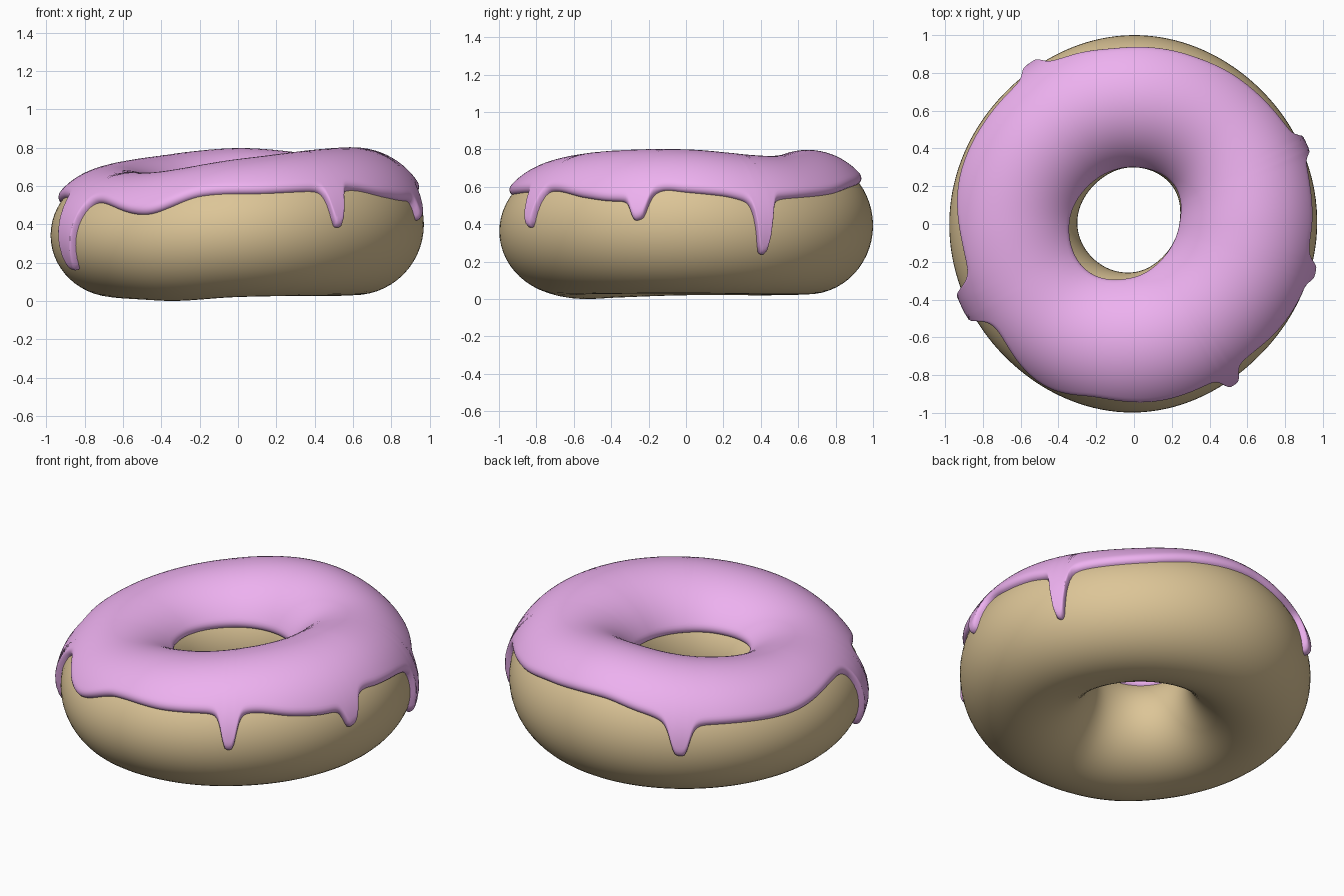
import bpy, bmesh, math
from math import sin, cos, pi

if "Cube" in bpy.data.objects:
    bpy.data.objects.remove(bpy.data.objects["Cube"])


def ring_curve(points):
    """Smooth periodic curve through (degrees, value) pairs."""
    n = len(points)

    def pt(i):
        a, v = points[i % n]
        return a + 360 * (i // n), v

    def slope(i):
        (a0, v0), (a1, v1) = pt(i - 1), pt(i + 1)
        return (v1 - v0) / (a1 - a0)

    def value(deg):
        deg = (deg - points[0][0]) % 360 + points[0][0]
        i = max(k for k in range(n) if points[k][0] <= deg)
        (a0, v0), (a1, v1) = pt(i), pt(i + 1)
        h = a1 - a0
        t = (deg - a0) / h
        return ((2*t**3 - 3*t*t + 1) * v0 + (t**3 - 2*t*t + t) * h * slope(i)
                + (3*t*t - 2*t**3) * v1 + (t**3 - t*t) * h * slope(i + 1))
    return value


def every45(*vals):
    return ring_curve([(45 * i, v) for i, v in enumerate(vals)])


THICK = 0.035
# uneven dough: radii and heights around the ring
outer = every45(0.97, 0.978, 1.0, 0.975, 0.978, 0.98, 0.998, 0.962)
inner = every45(0.24, 0.285, 0.30, 0.295, 0.30, 0.28, 0.255, 0.23)
top = every45(0.80, 0.765, 0.797, 0.75, 0.70, 0.67, 0.74, 0.79)
bottom = ring_curve([(0, .03), (45, .025), (90, .025), (135, .02), (180, .02),
                     (215, .008), (240, 0), (270, .02), (315, .027)])
# lower rim of the icing
rim = ring_curve([(0, .57), (12, .55), (20, .53), (38, .54), (55, .56), (72, .60),
                  (95, .62), (110, .575), (123, .53), (143, .51), (164, .50),
                  (188, .54), (217, .52), (240, .45), (258, .545), (280, .56),
                  (300, .575), (312, .575), (325, .54), (338, .525), (352, .58)])
# drips: angle, length, half width in degrees
DRIPS = [(25, .29, 2.6), (123, .18, 3.3), (206, .37, 4.5), (302, .195, 2.6), (345, .13, 3.0)]


def section(deg):
    ro, ri = outer(deg), inner(deg)
    zt, zb = top(deg) - THICK, bottom(deg)
    return (ro + ri) / 2, (ro - ri) / 2, (zt + zb) / 2, (zt - zb) / 2


def point(deg, phi, offset=0.0):
    rc, a, zc, b = section(deg)
    nx, nz = cos(phi) / a, sin(phi) / b
    ln = math.hypot(nx, nz)
    r = rc + a * cos(phi) + offset * nx / ln
    z = zc + b * sin(phi) + offset * nz / ln
    t = math.radians(deg)
    return r * cos(t), r * sin(t), z


def edge_height(deg):
    z = rim(deg)
    for ang, length, w in DRIPS:
        d = abs((deg - ang + 180) % 360 - 180)
        z -= length / (1 + (d / w) ** 4)
    return z


def icing_column(deg, rows=40):
    rc, a, zc, b = section(deg)
    p0 = math.asin((edge_height(deg) - zc) / b)
    p1 = pi - math.asin((0.52 - zc) / b)
    col = []
    for k in range(rows + 1):
        s = 0.5 - 0.5 * cos(pi * k / rows)
        phi = p0 + (p1 - p0) * s
        u = min(1, 0.35 * min(phi - p0, p1 - phi) / 0.04)
        t = THICK * math.sqrt(max(0, 1 - (1 - u) ** 2))
        col.append(point(deg, phi, t if 0 < k < rows else -0.006))
    return col


def ring_mesh(name, columns, closed, color):
    bm = bmesh.new()
    cols = [[bm.verts.new(p) for p in c] for c in columns]
    n, m = len(cols), len(cols[0])
    for i in range(n):
        c, d = cols[i], cols[(i + 1) % n]
        for j in range(m if closed else m - 1):
            k = (j + 1) % m
            bm.faces.new((c[j], d[j], d[k], c[k]))
    for f in bm.faces:
        f.smooth = True
    me = bpy.data.meshes.new(name)
    bm.to_mesh(me)
    bm.free()
    mat = bpy.data.materials.new(name + "_color")
    mat.diffuse_color = color
    mat.use_nodes = True
    mat.node_tree.nodes["Principled BSDF"].inputs["Base Color"].default_value = mat.diffuse_color
    me.materials.append(mat)
    ob = bpy.data.objects.new(name, me)
    bpy.context.collection.objects.link(ob)
    return ob


# dough ring
ring_mesh("dough", [[point(i * 360 / 144, 2 * pi * j / 56) for j in range(56)]
                    for i in range(144)], True, (0.72, 0.56, 0.31, 1))
# icing coat with drips
ring_mesh("icing", [icing_column(i * 0.75) for i in range(480)], False,
          (0.85, 0.44, 0.87, 1))
